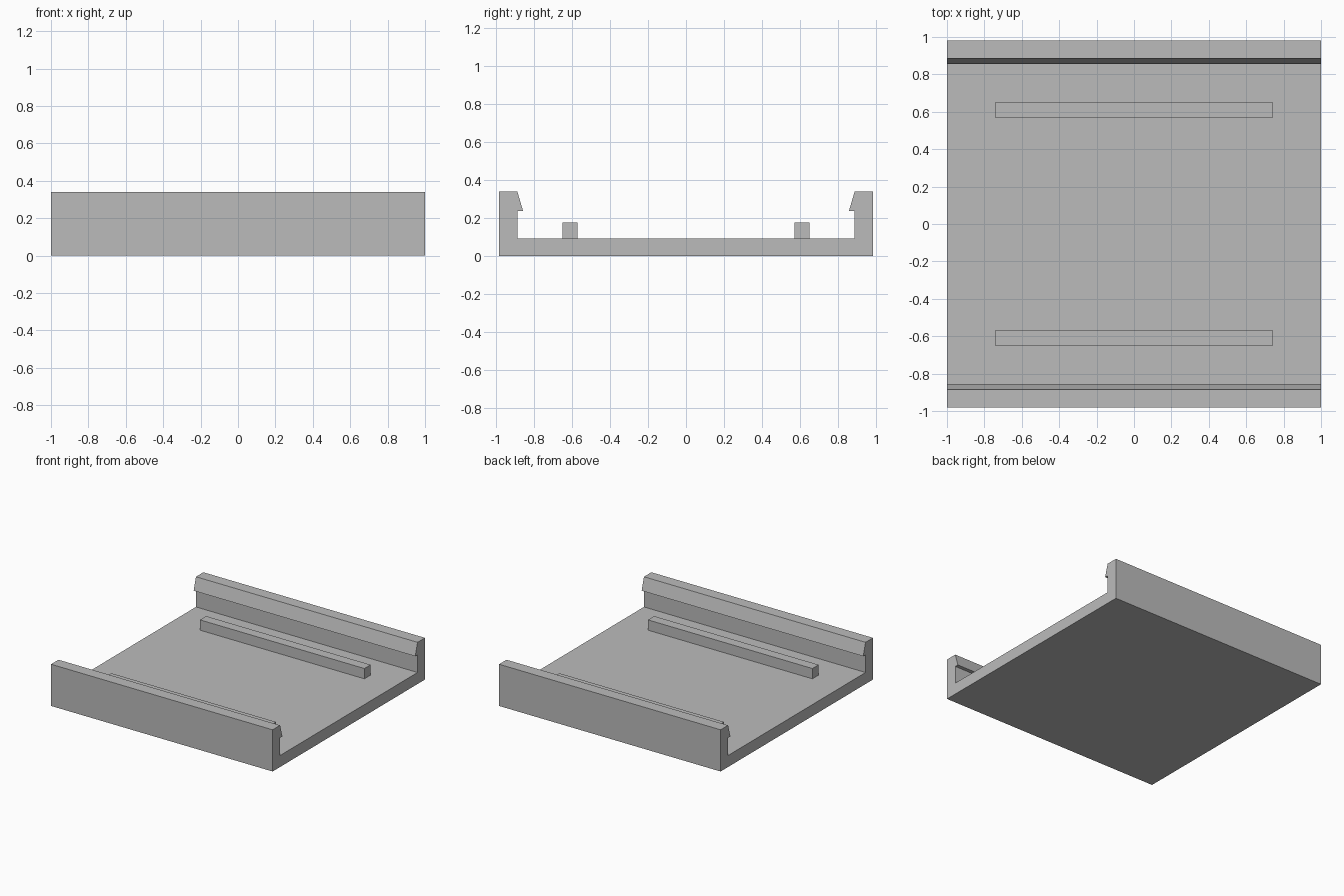
import bpy
import bmesh

if "Cube" in bpy.data.objects:
    bpy.data.objects.remove(bpy.data.objects["Cube"], do_unlink=True)

# Single plain grey material
grey = bpy.data.materials.new("plain grey")
grey.use_nodes = True
colour = (0.5, 0.5, 0.5, 1)
grey.diffuse_color = colour
grey.node_tree.nodes["Principled BSDF"].inputs["Base Color"].default_value = colour


def extrude_profile(name, profile, half_length):
    """Sweep a closed (y, z) outline along x, centred on x = 0."""
    bm = bmesh.new()
    face = bm.faces.new([bm.verts.new((-half_length, y, z)) for y, z in profile])
    result = bmesh.ops.extrude_face_region(bm, geom=[face])
    moved = [v for v in result["geom"] if isinstance(v, bmesh.types.BMVert)]
    bmesh.ops.translate(bm, verts=moved, vec=(2 * half_length, 0, 0))
    bmesh.ops.recalc_face_normals(bm, faces=bm.faces)
    mesh = bpy.data.meshes.new(name)
    bm.to_mesh(mesh)
    bm.free()
    mesh.materials.append(grey)
    obj = bpy.data.objects.new(name, mesh)
    bpy.context.collection.objects.link(obj)
    return obj


# Channel: floor with two hooked side walls, mirrored front to back
floor_top, hook_under, wall_top = 0.094, 0.238, 0.34
half = [(0.982, 0), (0.982, wall_top), (0.886, wall_top),
        (0.856, hook_under), (0.886, hook_under), (0.886, floor_top)]
outline = half + [(-y, z) for y, z in reversed(half)]
extrude_profile("channel_tray", outline, 1.0)

# Two raised rails seated on the floor
for name, side in (("front_rail", -1), ("back_rail", 1)):
    inner, outer = side * 0.57, side * 0.65
    extrude_profile(name, [(inner, floor_top), (outer, floor_top),
                           (outer, 0.178), (inner, 0.178)], 0.742)
